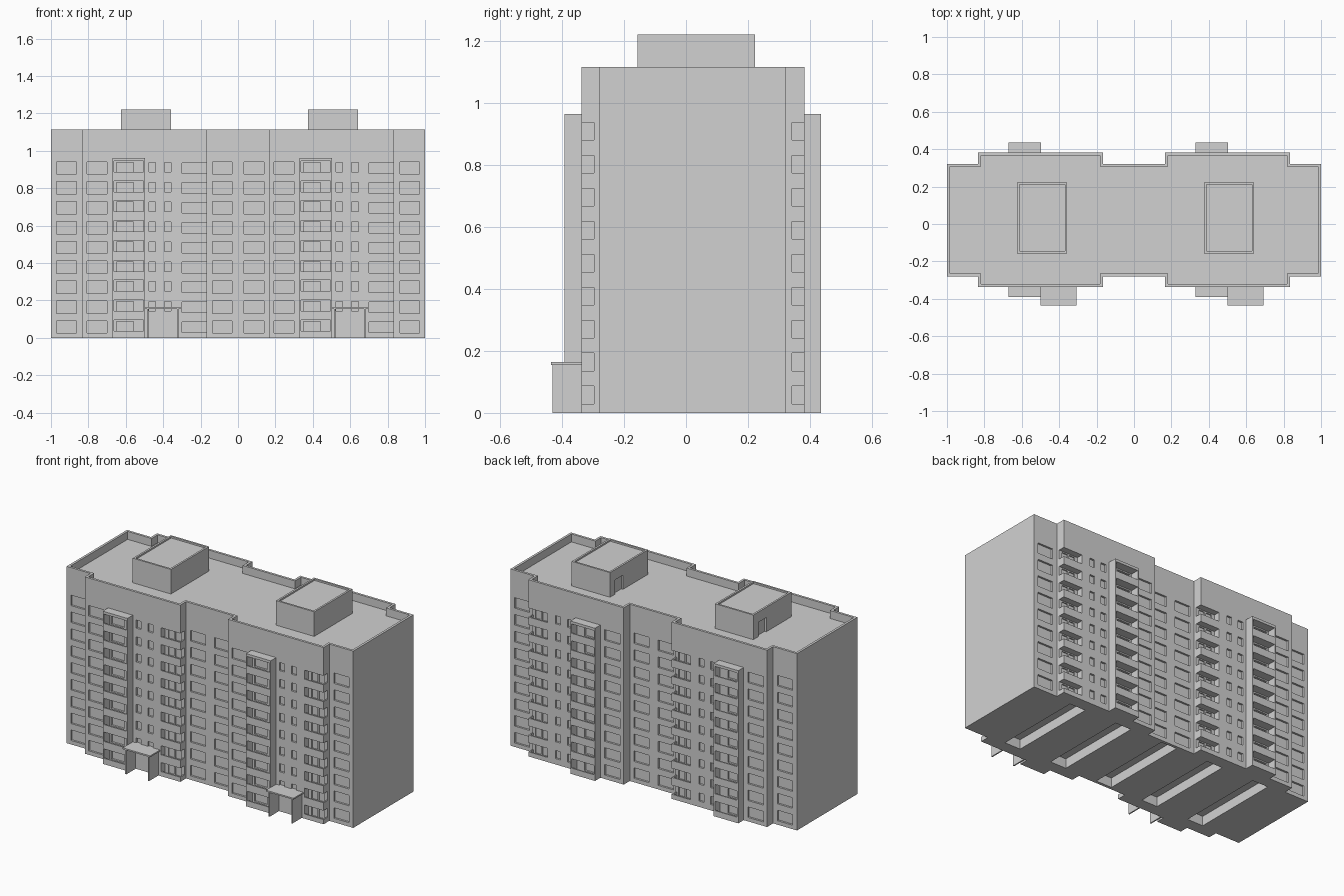
import bpy, bmesh

cube = bpy.data.objects.get("Cube")
if cube:
    bpy.data.objects.remove(cube, do_unlink=True)

grey = bpy.data.materials.new("concrete_grey")
grey.use_nodes = True
grey.diffuse_color = (0.64, 0.64, 0.64, 1)
grey.node_tree.nodes["Principled BSDF"].inputs["Base Color"].default_value = grey.diffuse_color

FLOORS, PITCH, SILL, WIN_H = 9, 0.1063, 0.025, 0.066
ROOF, DECK = 1.115, 1.065
WING_FRONT, WING_BACK = -0.337, 0.382
END_FRONT, END_BACK = -0.28, 0.322
WINGS = (-0.5, 0.5)
HALF = 0.333


def finish(name, bm):
    bmesh.ops.recalc_face_normals(bm, faces=bm.faces)
    mesh = bpy.data.meshes.new(name)
    bm.to_mesh(mesh)
    bm.free()
    mesh.materials.append(grey)
    obj = bpy.data.objects.new(name, mesh)
    bpy.context.collection.objects.link(obj)
    return obj


def boxes(name, items):
    """One object from (x0, x1, y0, y1, z0, z1) boxes."""
    bm = bmesh.new()
    for x0, x1, y0, y1, z0, z1 in items:
        for v in bmesh.ops.create_cube(bm, size=1)["verts"]:
            v.co = (x1 if v.co.x > 0 else x0,
                    max(y0, y1) if v.co.y > 0 else min(y0, y1),
                    z1 if v.co.z > 0 else z0)
    return finish(name, bm)


def prism(name, points, z0, z1):
    bm = bmesh.new()
    face = bm.faces.new([bm.verts.new((x, y, z0)) for x, y in points])
    top = bmesh.ops.extrude_face_region(bm, geom=[face])["geom"]
    for v in top:
        if isinstance(v, bmesh.types.BMVert):
            v.co.z = z1
    return finish(name, bm)


def carve(obj, cutter):
    cutter.hide_render = True
    mod = obj.modifiers.new("carve", "BOOLEAN")
    mod.operation, mod.solver, mod.object = "DIFFERENCE", "EXACT", cutter
    bpy.context.view_layer.objects.active = obj
    bpy.ops.object.modifier_apply(modifier=mod.name)
    bpy.data.objects.remove(cutter, do_unlink=True)


def outline(t):
    """Stepped footprint, inset by t."""
    def side(end, wing):
        pts = [(t - 1, end)]
        for c in WINGS:
            a, b = c - HALF + t, c + HALF - t
            pts += [(a, end), (a, wing), (b, wing), (b, end)]
        return pts + [(1 - t, end)]
    return (side(END_FRONT + t, WING_FRONT + t)
            + side(END_BACK - t, WING_BACK - t)[::-1])


# Main block with parapet and trenches across the underside
block = prism("main_block", outline(0), 0, ROOF)
carve(block, prism("deck_cutter", outline(0.015), DECK, ROOF + 0.1))
carve(block, boxes("base_cutter", [
    (i / 3 - 0.055, i / 3 + 0.055, END_FRONT + 0.018, END_BACK - 0.018, -0.1, 0.06)
    for i in range(-2, 3)]))

# Windows and corner loggias on every floor, front and back
windows, openings, cavities, inner = [], [], [], []
for out, end, wing in ((-1, END_FRONT, WING_FRONT), (1, END_BACK, WING_BACK)):
    for floor in range(FLOORS):
        z = SILL + floor * PITCH

        def recess(x0, x1, y, low, high, depth=0.012):
            return (x0, x1, y + out * 0.008, y - out * depth, z + low, z + high)

        for x in (-0.97, -0.137, 0.032, 0.865):
            windows.append(recess(x, x + 0.106, end, 0, WIN_H))
        for c in WINGS:
            windows.append(recess(c - 0.307, c - 0.2, wing, 0, WIN_H))
            windows.append(recess(c - 0.15, c - 0.06, wing, -0.01, 0.063))
            if out > 0 or floor > 0:
                for x in (0.025, 0.108):
                    windows.append(recess(c + x, c + x + 0.035, wing, 0.012, 0.063))
            # opening above a solid parapet, with the floor sunk behind it
            openings.append(recess(c + 0.2, c + HALF + 0.02, wing, 0.004, 0.061, 0.04))
            cavities.append((c + 0.2, c + HALF - 0.008, wing - out * 0.008,
                             wing - out * 0.04, z - 0.021, z + 0.03))
            for x in (0.222, 0.272):
                inner.append(recess(c + x, c + x + 0.04, wing - out * 0.04,
                                    -0.015, 0.054, 0.007))
carve(block, boxes("window_cutter", windows))
carve(block, boxes("loggia_cutter", openings))
carve(block, boxes("loggia_floor_cutter", cavities))
carve(block, boxes("loggia_window_cutter", inner))

# Balcony towers: side walls, with parapets hiding sunken floors
for label, wing, out in (("front", WING_FRONT, -1), ("back", WING_BACK, 1)):
    for c in WINGS:
        tower = boxes(label + "_balcony_tower",
                      [(c - 0.17, c + 0.002, wing, wing + out * 0.054, 0, 0.963)])
        for name, reach, low in (("opening_cutter", 0.07, 0.012),
                                 ("floor_cutter", 0.046, -0.02)):
            carve(tower, boxes(name, [
                (c - 0.162, c - 0.006, wing - out * 0.01, wing + out * reach,
                 SILL + i * PITCH + low, SILL + i * PITCH + 0.071)
                for i in range(FLOORS)]))

for c in WINGS:
    # Entrance porch: two side walls under a canopy
    boxes("porch_walls", [(c + x, c + x + 0.008, -0.43, WING_FRONT, 0, 0.156)
                          for x in (0.014, 0.173)])
    boxes("porch_canopy", [(c, c + 0.192, -0.436, -0.327, 0.155, 0.164)])

    # Rooftop machine room with rim and doorway
    x0, x1, y0, y1, top = c - 0.125, c + 0.142, -0.157, 0.222, 1.22
    room = boxes("roof_room", [(x0, x1, y0, y1, DECK, top)])
    carve(room, boxes("room_cutter", [
        (x0 + 0.012, x1 - 0.012, y0 + 0.012, y1 - 0.012, top - 0.01, top + 0.1),
        (x0 - 0.1, x0 + 0.012, y1 - 0.13, y1 - 0.05, DECK - 0.1, DECK + 0.09)]))
